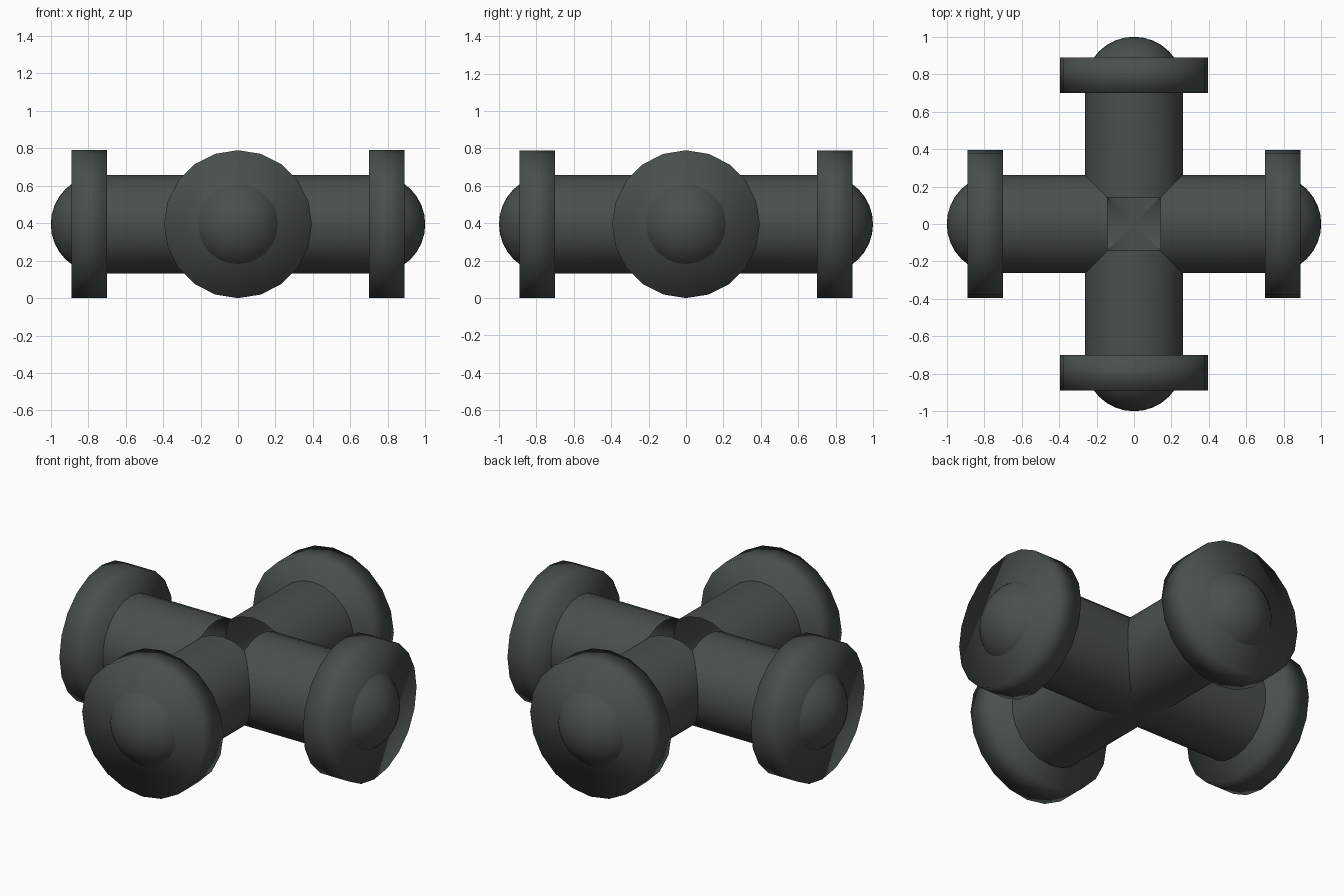
import bpy, bmesh
from math import sin, cos, pi
from mathutils import Matrix, Vector

cube = bpy.data.objects.get("Cube")
if cube:
    bpy.data.objects.remove(cube, do_unlink=True)

HEIGHT = 0.395        # axis height of the pipes
PIPE_R = 0.264
PIPE_SIDES = 22
FLANGE_R = 0.395
FLANGE_IN, FLANGE_OUT = 0.70, 0.89

metal = bpy.data.materials.new("dark_grey_metal")
metal.use_nodes = True
colour = (0.066, 0.078, 0.078, 1)
metal.diffuse_color = colour
metal.node_tree.nodes["Principled BSDF"].inputs["Base Color"].default_value = colour


def make_mesh(name, bm):
    mesh = bpy.data.meshes.new(name)
    bm.to_mesh(mesh)
    bm.free()
    mesh.materials.append(metal)
    mesh.shade_smooth()
    return mesh


def pipe_mesh():
    """Arm along +x, mitred against its neighbours, with a square opening on top."""
    bm = bmesh.new()
    hole = PIPE_R * sin(2 * pi * 2 / PIPE_SIDES)
    inner, outer = [], []
    for i in range(PIPE_SIDES):
        a = 2 * pi * i / PIPE_SIDES
        y, z = PIPE_R * sin(a), PIPE_R * cos(a)
        start = max(abs(y), hole) if z > 0 else abs(y)
        inner.append(bm.verts.new((start, y, z)))
        outer.append(bm.verts.new((FLANGE_IN + 0.02, y, z)))
    for i in range(PIPE_SIDES):
        j = (i + 1) % PIPE_SIDES
        face = bm.faces.new((inner[i], outer[i], outer[j], inner[j]))
        face.normal_update()
        middle = face.calc_center_median()
        if face.normal.dot(Vector((0, middle.y, middle.z))) < 0:
            face.normal_flip()
    return make_mesh("pipe", bm)


def flange_mesh():
    bm = bmesh.new()
    place = Matrix.Translation(((FLANGE_IN + FLANGE_OUT) / 2, 0, 0)) @ Matrix.Rotation(pi / 2, 4, "Y")
    bmesh.ops.create_cone(bm, cap_ends=True, segments=20, radius1=FLANGE_R, radius2=FLANGE_R,
                          depth=FLANGE_OUT - FLANGE_IN, matrix=place)
    return make_mesh("flange", bm)


def dome_mesh():
    bm = bmesh.new()
    place = Matrix.Translation((1 - PIPE_R, 0, 0)) @ Matrix.Rotation(pi / 2, 4, "Y")
    bmesh.ops.create_uvsphere(bm, u_segments=24, v_segments=16, radius=PIPE_R, matrix=place)
    # keep only the part that stands out of the flange
    bmesh.ops.bisect_plane(bm, geom=bm.verts[:] + bm.edges[:] + bm.faces[:],
                           plane_co=(FLANGE_OUT - 0.02, 0, 0), plane_no=(1, 0, 0), clear_inner=True)
    return make_mesh("dome", bm)


# Four identical arms around the vertical axis
parts = {"pipe": pipe_mesh(), "flange": flange_mesh(), "end_dome": dome_mesh()}
for turn, side in enumerate(("left", "back", "right", "front")):
    for part, mesh in parts.items():
        obj = bpy.data.objects.new(f"{side}_{part}", mesh)
        obj.location.z = HEIGHT
        obj.rotation_euler.z = turn * pi / 2
        bpy.context.collection.objects.link(obj)
